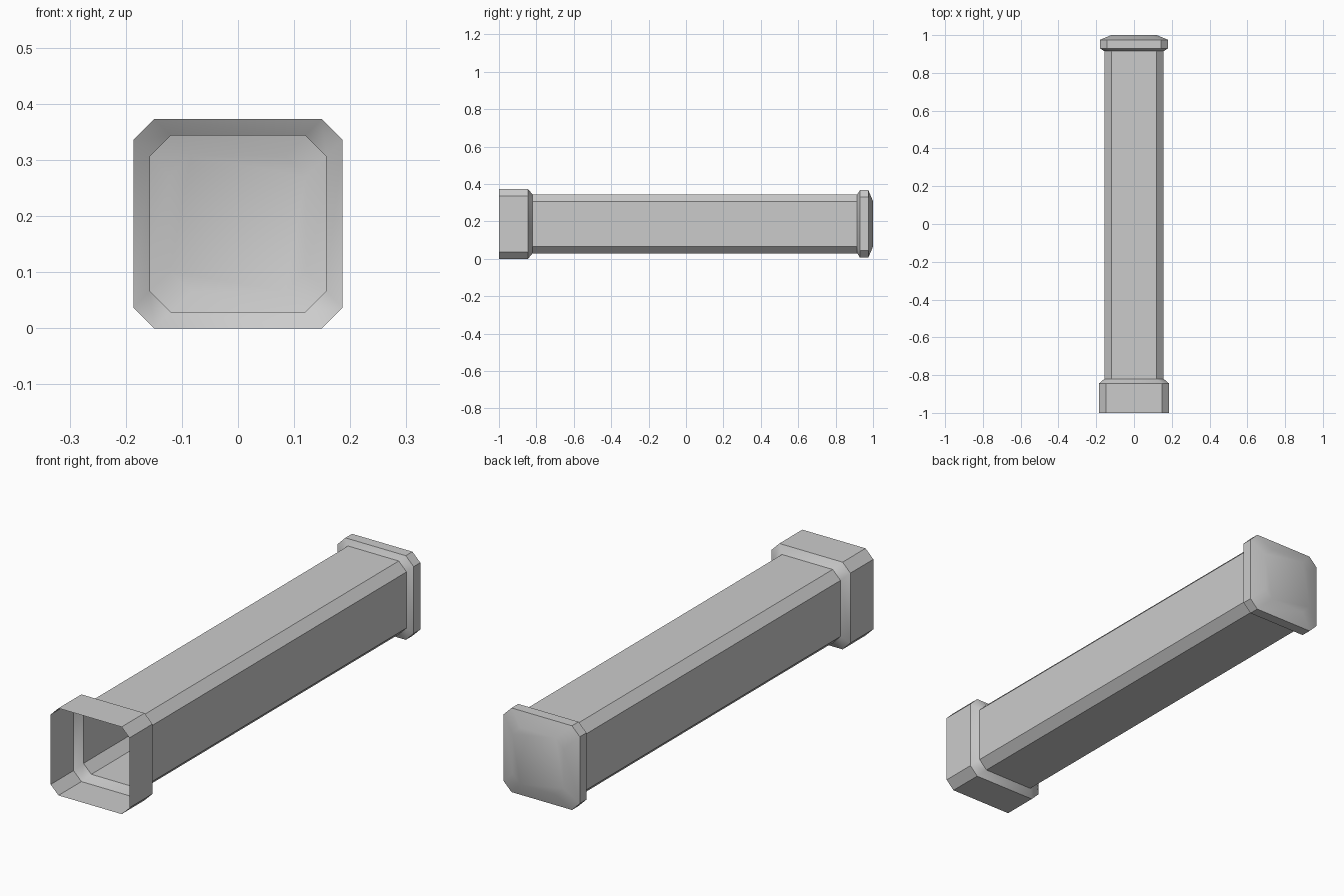
import bpy, bmesh, math

if "Cube" in bpy.data.objects:
    bpy.data.objects.remove(bpy.data.objects["Cube"])

CZ = 0.1865   # height of the tube axis
CH = 0.037    # corner chamfer

grey = bpy.data.materials.new("light_grey")
grey.diffuse_color = (0.6, 0.6, 0.6, 1)
grey.use_nodes = True
grey.node_tree.nodes["Principled BSDF"].inputs["Base Color"].default_value = grey.diffuse_color


def ring(bm, y, h):
    """Chamfered square of half-width h at depth y."""
    k = h - CH
    pts = [(k, h), (h, k), (h, -k), (k, -h), (-k, -h), (-h, -k), (-h, k), (-k, h)]
    return [bm.verts.new((x, y, z + CZ)) for x, z in pts]


# (y, half-width): open collar, long shaft, flanged end cap
profile = [(-1.0, 0.1865), (-0.845, 0.1865), (-0.82, 0.157), (0.915, 0.157),
           (0.93, 0.18), (0.975, 0.18), (1.0, 0.121)]

bm = bmesh.new()
rings = [ring(bm, y, h) for y, h in profile]
for a, b in zip(rings, rings[1:]):
    for i in range(8):
        j = (i + 1) % 8
        bm.faces.new((a[i], b[i], b[j], a[j]))
end = bm.faces.new(rings[-1])          # closed far end
bmesh.ops.recalc_face_normals(bm, faces=bm.faces)
end.normal_update()
if end.normal.y < 0:                   # keep the outside facing outwards
    bmesh.ops.reverse_faces(bm, faces=bm.faces)

mesh = bpy.data.meshes.new("square_tube")
bm.to_mesh(mesh)
bm.free()
mesh.materials.append(grey)
tube = bpy.data.objects.new("square_tube", mesh)
bpy.context.collection.objects.link(tube)
bpy.context.view_layer.objects.active = tube
tube.select_set(True)
bpy.ops.object.shade_smooth_by_angle(angle=math.radians(35))
